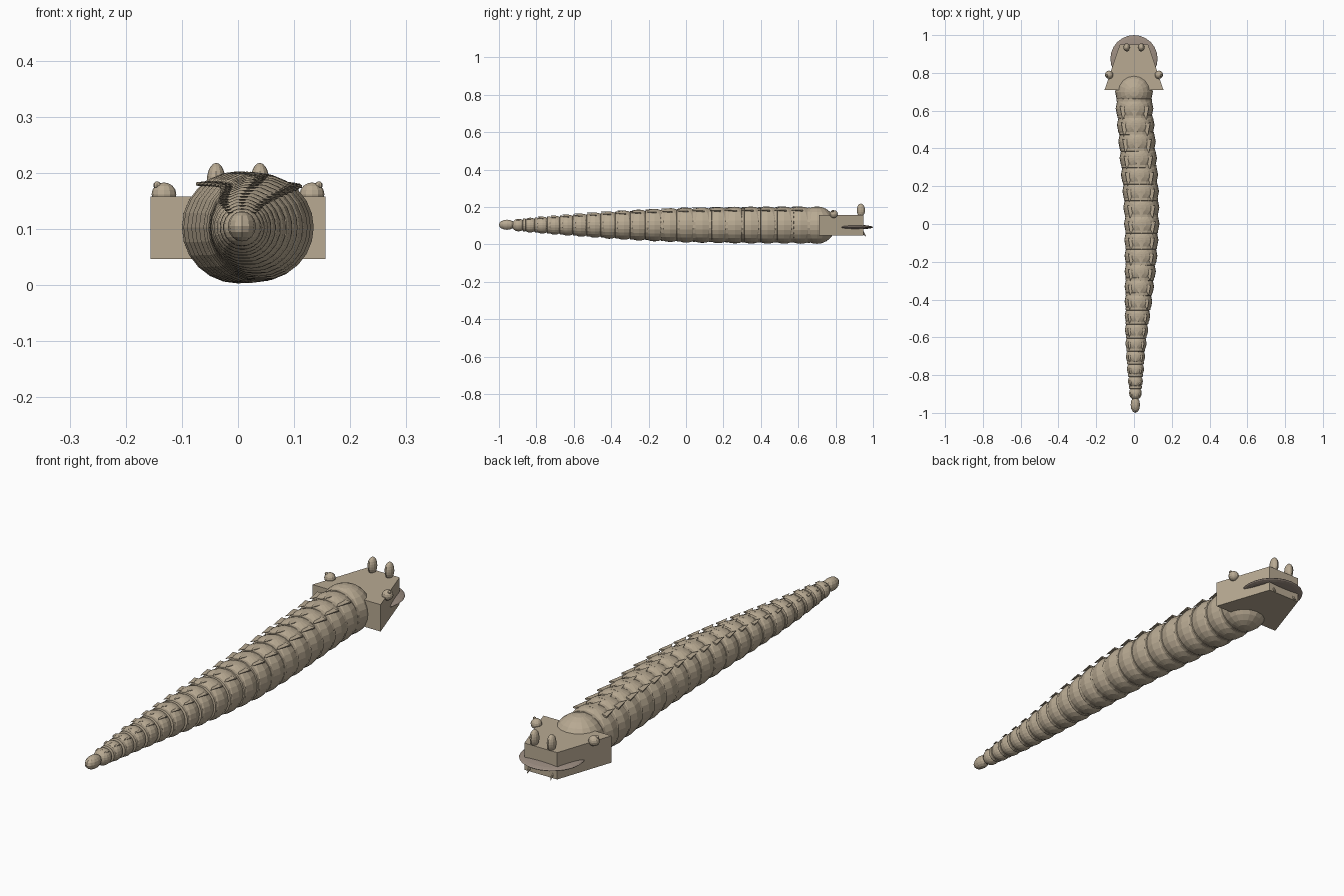
import bpy, bmesh, math
from mathutils import Matrix, Vector

if "Cube" in bpy.data.objects:
    bpy.data.objects.remove(bpy.data.objects["Cube"])


def material(name, rgb):
    m = bpy.data.materials.new(name)
    m.diffuse_color = (*rgb, 1)
    m.use_nodes = True
    m.node_tree.nodes["Principled BSDF"].inputs["Base Color"].default_value = m.diffuse_color
    return m


TAN = material("tan hide", (0.48, 0.40, 0.29))
MOUTH = material("mouth brown", (0.33, 0.265, 0.22))


def finish(name, bm, mat=TAN):
    me = bpy.data.meshes.new(name)
    bm.normal_update()
    bm.to_mesh(me)
    bm.free()
    me.materials.append(mat)
    ob = bpy.data.objects.new(name, me)
    bpy.context.collection.objects.link(ob)
    return ob


def ball(bm, c, r, seg=16, rings=12):
    bmesh.ops.create_uvsphere(bm, u_segments=seg, v_segments=rings, radius=1,
                              matrix=Matrix.Translation(c) @ Matrix.Diagonal((*r, 1)))


def spike(bm, base, tip, r, flat=1.0, seg=8):
    # Cone from base to tip, optionally flattened in its local vertical
    a, b = Vector(base), Vector(tip)
    d = b - a
    rot = d.to_track_quat('Y', 'Z').to_matrix().to_4x4()
    mat = (Matrix.Translation((a + b) / 2) @ rot @ Matrix.Diagonal((1, 1, flat, 1))
           @ Matrix.Rotation(-math.pi / 2, 4, 'X'))
    bmesh.ops.create_cone(bm, cap_ends=True, segments=seg, radius1=r, radius2=0,
                          depth=d.length, matrix=mat)


def ring(bm, c, r, half, seg=18):
    # Thin raised band around the body axis
    loops = []
    for dy, dr in ((-half, -.012), (-half * .6, 0), (half * .6, 0), (half, -.012)):
        loops.append([bm.verts.new((c[0] + (r + dr) * math.sin(2 * math.pi * i / seg), c[1] + dy,
                                    c[2] + (r + dr) * math.cos(2 * math.pi * i / seg)))
                      for i in range(seg)])
    for p, q in zip(loops, loops[1:]):
        for i in range(seg):
            j = (i + 1) % seg
            bm.faces.new((p[i], p[j], q[j], q[i]))


def lerp(table, y):
    for (y0, v0), (y1, v1) in zip(table, table[1:]):
        if y <= y1:
            return v0 + (v1 - v0) * (y - y0) / (y1 - y0)
    return table[-1][1]


RADIUS = [(-1, .025), (-.95, .028), (-.8, .043), (-.6, .059), (-.4, .074), (-.2, .086),
          (0, .094), (.3, .099), (.7, .1)]
SWAY = [(-1, .007), (-.7, .008), (-.55, .014), (-.4, .024), (-.2, .036), (0, .041),
        (.15, .037), (.4, .019), (.6, .003), (.7, 0)]
ZC = .103

# Segment spacing tightens towards the tail
ys = [.70]
while ys[-1] > -.87:
    ys.append(ys[-1] - (.045 + .043 * lerp(RADIUS, ys[-1]) / .1))

body, bands, scales = bmesh.new(), bmesh.new(), bmesh.new()
for k, y in enumerate(ys):
    r, x = lerp(RADIUS, y), lerp(SWAY, y)
    ball(body, (x, y, ZC), (r, max(r, .036), r))
    # Band between neighbouring segments
    if k:
        ym = (y + ys[k - 1]) / 2
        rm = lerp(RADIUS, ym)
        ring(bands, (lerp(SWAY, ym), ym, ZC), rm * .945, .011)
    # Row of flat backward-pointing scales on the back
    if k:
        for s in (-.55, 0, .55):
            h = ZC + r * math.sqrt(1 - s * s)
            spike(scales, (x + s * r, y + .1 * r, h - .06 * r),
                  (x + s * 1.15 * r, y - .62 * r, h - .02 * r), .26 * r, .22, 6)
finish("body_segments", body)
finish("body_bands", bands)
finish("back_scales", scales)

# Tail tip
bm = bmesh.new()
ball(bm, (.007, -.957, .105), (.025, .043, .027), 12, 8)
finish("tail_tip", bm)

# Wedge-shaped head
bm = bmesh.new()
outline = [(-.156, .71), (.156, .71), (.075, .95), (-.075, .95)]
face = bm.faces.new([bm.verts.new((x, y, .047)) for x, y in outline])
top = bmesh.ops.extrude_face_region(bm, geom=[face])["geom"]
bmesh.ops.translate(bm, vec=(0, 0, .111),
                    verts=[v for v in top if isinstance(v, bmesh.types.BMVert)])
bmesh.ops.recalc_face_normals(bm, faces=bm.faces)
finish("head", bm)

# Flattened mouth disc
bm = bmesh.new()
ball(bm, (0, .875, .092), (.125, .125, .014), 24, 12)
finish("mouth", bm, MOUTH)

# Paired head details
eyes, knobs, fangs = bmesh.new(), bmesh.new(), bmesh.new()
for s in (-1, 1):
    ball(eyes, (s * .039, .935, .183), (.017, .022, .035), 12, 10)
    ball(knobs, (s * .132, .79, .162), (.022, .022, .021), 12, 8)
    ball(knobs, (s * .144, .785, .178), (.007, .007, .007), 8, 6)
    spike(fangs, (s * .05, .935, .075), (s * .054, .965, .04), .011)
finish("eyes", eyes)
finish("cheek_knobs", knobs)
finish("fangs", fangs)
